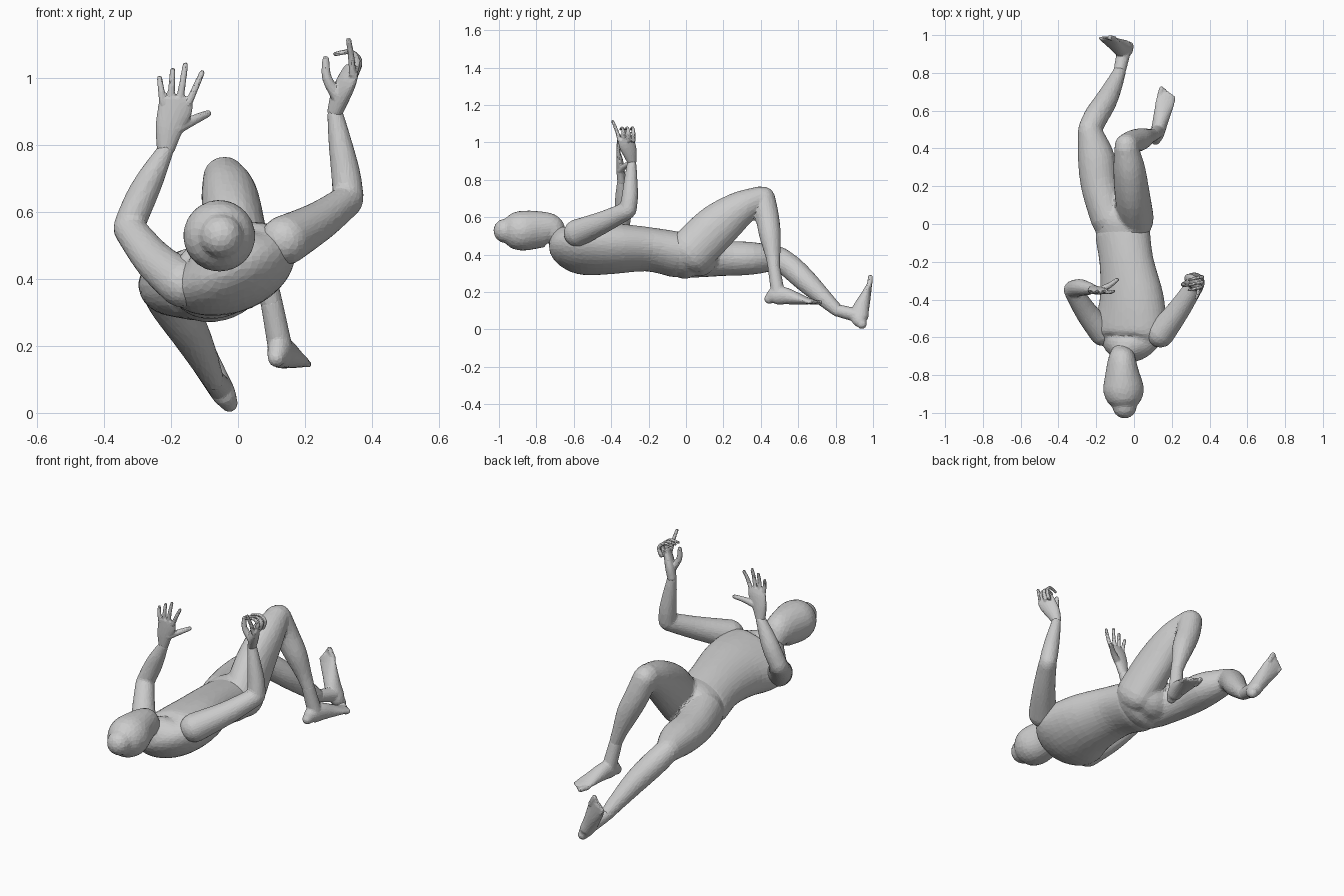
import bpy, bmesh, math
from mathutils import Vector as V


def spline(p0, p1, p2, p3, t):
    return [0.5 * (2 * b + (c - a) * t + (2 * a - 5 * b + 4 * c - d) * t * t
                   + (3 * b - a - 3 * c + d) * t ** 3) for a, b, c, d in zip(p0, p1, p2, p3)]


def loft(bm, secs, side=(1, 0, 0), seg=20, steps=4):
    """Rounded tube through sections (x, y, z, half width[, half depth])."""
    secs = [tuple(s) if len(s) == 5 else tuple(s) + (s[3],) for s in secs]
    n, pts = len(secs), []
    for i in range(n - 1):
        q = [secs[max(i - 1, 0)], secs[i], secs[i + 1], secs[min(i + 2, n - 1)]]
        pts += [spline(*q, k / steps) for k in range(steps)]
    pts.append(secs[-1])
    cen = [V(p[:3]) for p in pts]
    tan = [(cen[min(i + 1, len(cen) - 1)] - cen[max(i - 1, 0)]).normalized() for i in range(len(cen))]
    rings = [(c, t, p[3], p[4]) for c, t, p in zip(cen, tan, pts)]

    def cap(ring, sign):
        c, t, a, b = ring
        return [(c + t * sign * min(a, b) * math.sin(w), t, a * math.cos(w), b * math.cos(w))
                for w in (0.4, 0.8, 1.15, 1.45)]
    rings = cap(rings[0], -1)[::-1] + rings + cap(rings[-1], 1)
    loops = []
    for c, t, a, b in rings:
        w = V(side) - t * t.dot(V(side))
        w.normalize()
        u = t.cross(w)
        loops.append([bm.verts.new(c + w * a * math.cos(x) + u * b * math.sin(x))
                      for x in (2 * math.pi * k / seg for k in range(seg))])
    for l0, l1 in zip(loops, loops[1:]):
        for k in range(seg):
            j = (k + 1) % seg
            bm.faces.new((l0[k], l0[j], l1[j], l1[k]))
    bm.faces.new(loops[0][::-1])
    bm.faces.new(loops[-1])


def finish(name, bm, voxel, ratio, smooth=5):
    """Fuse the overlapping tubes into one faceted skin."""
    bmesh.ops.recalc_face_normals(bm, faces=bm.faces)
    me = bpy.data.meshes.new(name)
    bm.to_mesh(me)
    bm.free()
    ob = bpy.data.objects.new(name, me)
    bpy.context.collection.objects.link(ob)
    m = ob.modifiers.new("fuse", 'REMESH')
    m.mode, m.voxel_size = 'VOXEL', voxel
    if smooth:
        m = ob.modifiers.new("soften", 'SMOOTH')
        m.factor, m.iterations = 0.5, smooth
    m = ob.modifiers.new("facet", 'DECIMATE')
    m.ratio = ratio


# Head with chin and short neck
bm = bmesh.new()
loft(bm, [(-.06, -.69, .505, .065, .06), (-.064, -.725, .53, .075, .088), (-.062, -.79, .533, .09, .1),
          (-.056, -.87, .528, .108, .107), (-.052, -.93, .527, .094, .095),
          (-.05, -.965, .527, .065, .066)], side=(.95, 0, -.2), seg=28)
finish("head", bm, .01, .16)

# Torso, rolled towards the right shoulder
bm = bmesh.new()
roll = (.92, 0, .39)
loft(bm, [(-.06, -.69, .505, .06, .055), (-.05, -.67, .485, .1, .08), (-.03, -.63, .445, .165, .105),
          (-.02, -.55, .43, .2, .125), (-.012, -.4, .432, .178, .128), (-.04, -.2, .428, .148, .112),
          (-.06, -.05, .4, .15, .118)], side=roll, seg=32)
finish("torso", bm, .011, .14)

# Arms: upper arm and forearm
arms = {
    "right_arm": ([(-.165, -.575, .385, .072), (-.25, -.47, .455, .06), (-.325, -.35, .55, .048)],
                  [(-.325, -.345, .56, .046), (-.29, -.337, .64, .046), (-.255, -.34, .71, .039),
                   (-.215, -.345, .785, .025)]),
    "left_arm": ([(.14, -.58, .515, .075), (.24, -.45, .57, .06), (.325, -.32, .632, .048)],
                 [(.33, -.31, .64, .046), (.322, -.3, .71, .044), (.306, -.295, .8, .036),
                  (.29, -.29, .89, .025)])}
for name, tubes in arms.items():
    bm = bmesh.new()
    for t in tubes:
        loft(bm, t)
    finish(name, bm, .008, .16)

# Hips and legs
bm = bmesh.new()
loft(bm, [(-.06, -.015, .4, .155, .122), (-.06, .03, .395, .155, .122), (-.06, .07, .385, .12, .1)],
     side=roll, seg=32, steps=2)
legs = [
    [(-.13, .03, .385, .1, .11), (-.18, .2, .38, .1, .095), (-.2, .35, .38, .098, .088),
     (-.232, .48, .382, .068, .066)],
    [(-.235, .5, .38, .062), (-.2, .57, .325, .065), (-.15, .65, .25, .06), (-.105, .74, .165, .046),
     (-.075, .81, .1, .034)],
    [(.01, .03, .415, .095, .125), (-.01, .16, .545, .093, .122), (-.025, .29, .645, .085, .095),
     (-.04, .395, .7, .066, .066)],
    [(-.04, .415, .7, .063), (-.005, .435, .6, .063), (.04, .45, .5, .058), (.08, .465, .39, .04),
     (.1, .47, .33, .034)]]
for t in legs:
    loft(bm, t)
finish("hips_and_legs", bm, .01, .14)


# Feet: local profile along the sole, five toes, short ankle
def foot(name, heel, fwd, up, ankle, medial):
    heel, fwd, up = V(heel), V(fwd).normalized(), V(up)
    up = (up - fwd * up.dot(fwd)).normalized()
    wide = fwd.cross(up) * medial
    prof = [(.0, .035, .026, .027), (.03, .05, .036, .046), (.085, .05, .04, .046),
            (.15, .035, .045, .033), (.21, .021, .05, .019), (.245, .015, .043, .013)]
    bm = bmesh.new()
    loft(bm, [(*(heel + fwd * u + up * h), a, b) for u, h, a, b in prof], side=wide)
    loft(bm, [(*V(ankle), .033), (*(heel + fwd * .05 + up * .06), .037)], side=wide)
    for k in range(5):
        r = .014 if k == 0 else .0095
        base = heel + wide * (.036 - .019 * k) + up * .013
        tip = .285 - .009 * k - r
        loft(bm, [(*(base + fwd * .22), r), (*(base + fwd * tip), r)], side=wide, seg=10, steps=2)
    finish(name, bm, .006, .2, 3)


foot("left_foot", (.115, .445, .128), (.07, .28, .005), (0, 0, 1), (.1, .47, .33), -1)
foot("right_foot", (-.025, .975, .026), (-.14, .025, .245), (0, -1, 0), (-.075, .815, .1), 1)


# Hands: palm plus finger paths
def hand(name, palm, side, fingers, thumb):
    bm = bmesh.new()
    loft(bm, palm, side=side)
    for f in fingers:
        loft(bm, [(*p, .0115 - .0015 * i) for i, p in enumerate(f)], side=(.3, .9, .1), seg=10)
    loft(bm, [(*p, .019 - .004 * i) for i, p in enumerate(thumb)], side=(0, 1, 0), seg=10)
    finish(name, bm, .0045, .2, 2)


hand("right_hand",
     [(-.215, -.345, .79, .028, .022), (-.205, -.35, .85, .042, .022), (-.188, -.355, .905, .052, .018),
      (-.185, -.36, .935, .049, .013)], (1, 0, .1),
     [[(x, -.36, z), ((x + tx) / 2, -.362, (z + tz) / 2), (tx, -.355, tz)] for x, z, tx, tz in
      ((-.224, .925, -.234, .998), (-.2, .935, -.195, 1.022), (-.173, .935, -.157, 1.038),
       (-.147, .925, -.107, 1.015))],
     [(-.18, -.35, .85), (-.13, -.325, .875), (-.09, -.295, .893)])

curled = [[(.345 + d, y, 1.01), (.358 + d, y, 1.05), (.335, y - .005, 1.077), (.29, y - .015, 1.07)]
          for y, d in ((-.335, -.002), (-.308, .003), (-.28, .004))]
hand("left_hand",
     [(.29, -.29, .9, .027, .023), (.305, -.3, .945, .04, .026), (.325, -.315, .99, .047, .023),
      (.338, -.322, 1.02, .046, .015)], (.45, -.85, 0),
     curled + [[(.342, -.355, 1.01), (.338, -.37, 1.06), (.33, -.392, 1.112)]],
     [(.295, -.31, .945), (.265, -.32, 1.0), (.262, -.32, 1.055)])
